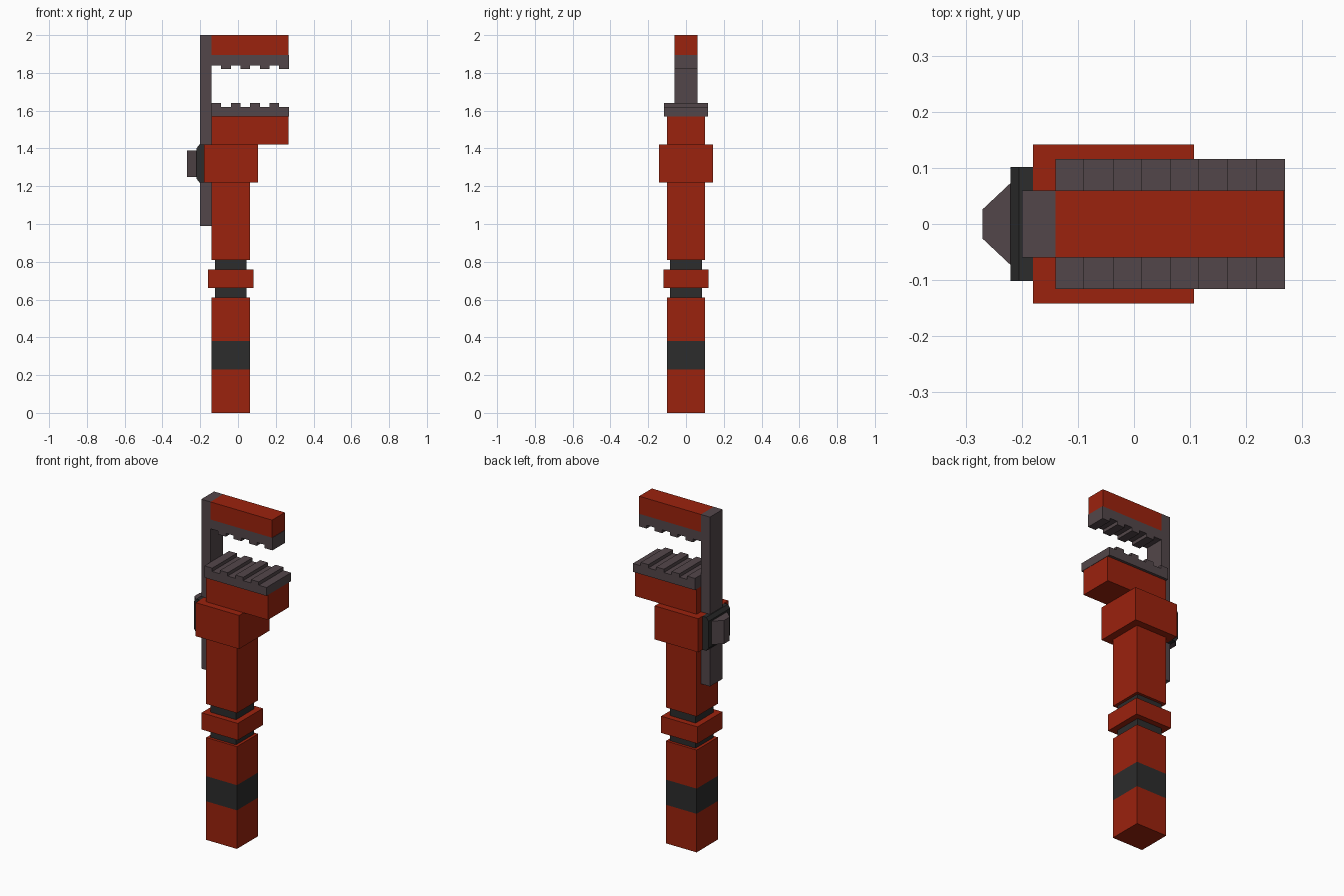
import bpy

if "Cube" in bpy.data.objects:
    bpy.data.objects.remove(bpy.data.objects["Cube"])


def material(name, rgb):
    m = bpy.data.materials.new(name)
    m.diffuse_color = (*rgb, 1)
    m.use_nodes = True
    m.node_tree.nodes["Principled BSDF"].inputs["Base Color"].default_value = m.diffuse_color
    return m


RED = material("red_paint", (0.33, 0.016, 0.004))
STEEL = material("grey_steel", (0.086, 0.062, 0.068))
BLACK = material("black_rubber", (0.025, 0.025, 0.025))


def make(name, verts, faces, mat):
    mesh = bpy.data.meshes.new(name)
    mesh.from_pydata(verts, [], faces)
    mesh.materials.append(mat)
    obj = bpy.data.objects.new(name, mesh)
    bpy.context.collection.objects.link(obj)
    return obj


def prism(name, profile, lo, hi, mat, axis="y"):
    """Extrude a counter-clockwise outline: (x, z) along y, or (x, y) along z."""
    n = len(profile)
    if axis == "y":
        verts = [(a, c, b) for c in (hi, lo) for a, b in profile]
    else:
        verts = [(a, b, c) for c in (lo, hi) for a, b in profile]
    faces = [tuple(reversed(range(n))), tuple(range(n, 2 * n))]
    faces += [(i, (i + 1) % n, n + (i + 1) % n, n + i) for i in range(n)]
    return make(name, verts, faces, mat)


def block(name, x0, x1, half_y, z0, z1, mat):
    return prism(name, [(x0, z0), (x1, z0), (x1, z1), (x0, z1)],
                 -half_y, half_y, mat)


# Handle: red grip with a black band, black neck with a red collar, shaft
L, R = -0.14, 0.063
block("grip_end", L, R, 0.10, 0.0, 0.23, RED)
block("grip_band", L, R, 0.10, 0.23, 0.38, BLACK)
block("grip_upper", L, R, 0.10, 0.38, 0.61, RED)
block("neck_lower", -0.122, 0.046, 0.084, 0.61, 0.66, BLACK)
block("collar", -0.158, 0.081, 0.118, 0.66, 0.76, RED)
block("neck_upper", -0.122, 0.046, 0.084, 0.76, 0.81, BLACK)
block("shaft", L, R, 0.10, 0.81, 1.22, RED)

# Head housing and fixed lower jaw
block("housing", -0.18, 0.107, 0.142, 1.22, 1.42, RED)
block("lower_jaw", L, 0.267, 0.10, 1.42, 1.57, RED)


# Toothed jaw plates: eight equal steps, alternately raised and low
def tooth_line(first_raised, low, high):
    step = (0.269 - L) / 8
    points = []
    for i in range(8):
        z = high if (i % 2 == 0) == first_raised else low
        points += [(L + i * step, z), (L + (i + 1) * step, z)]
    return points


prism("lower_teeth", [(L, 1.57), (0.269, 1.57)]
      + tooth_line(True, 1.62, 1.64)[::-1], -0.116, 0.116, STEEL)
prism("upper_teeth", tooth_line(False, 1.84, 1.82)
      + [(0.269, 1.895), (L, 1.895)], -0.06, 0.06, STEEL)

# Sliding upper jaw on its bar
block("upper_jaw", L, 0.267, 0.06, 1.895, 2.0, RED)
block("slide_bar", -0.20, L, 0.06, 0.99, 2.0, STEEL)

# Adjuster on the back of the housing: black plate and tapered knob
prism("adjuster_plate", [(-0.22, 1.24), (-0.205, 1.22), (-0.18, 1.22),
                         (-0.18, 1.42), (-0.205, 1.42), (-0.22, 1.40)],
      -0.102, 0.102, BLACK)
prism("adjuster_knob", [(-0.27, -0.026), (-0.22, -0.073),
                        (-0.22, 0.073), (-0.27, 0.026)],
      1.25, 1.39, STEEL, axis="z")
